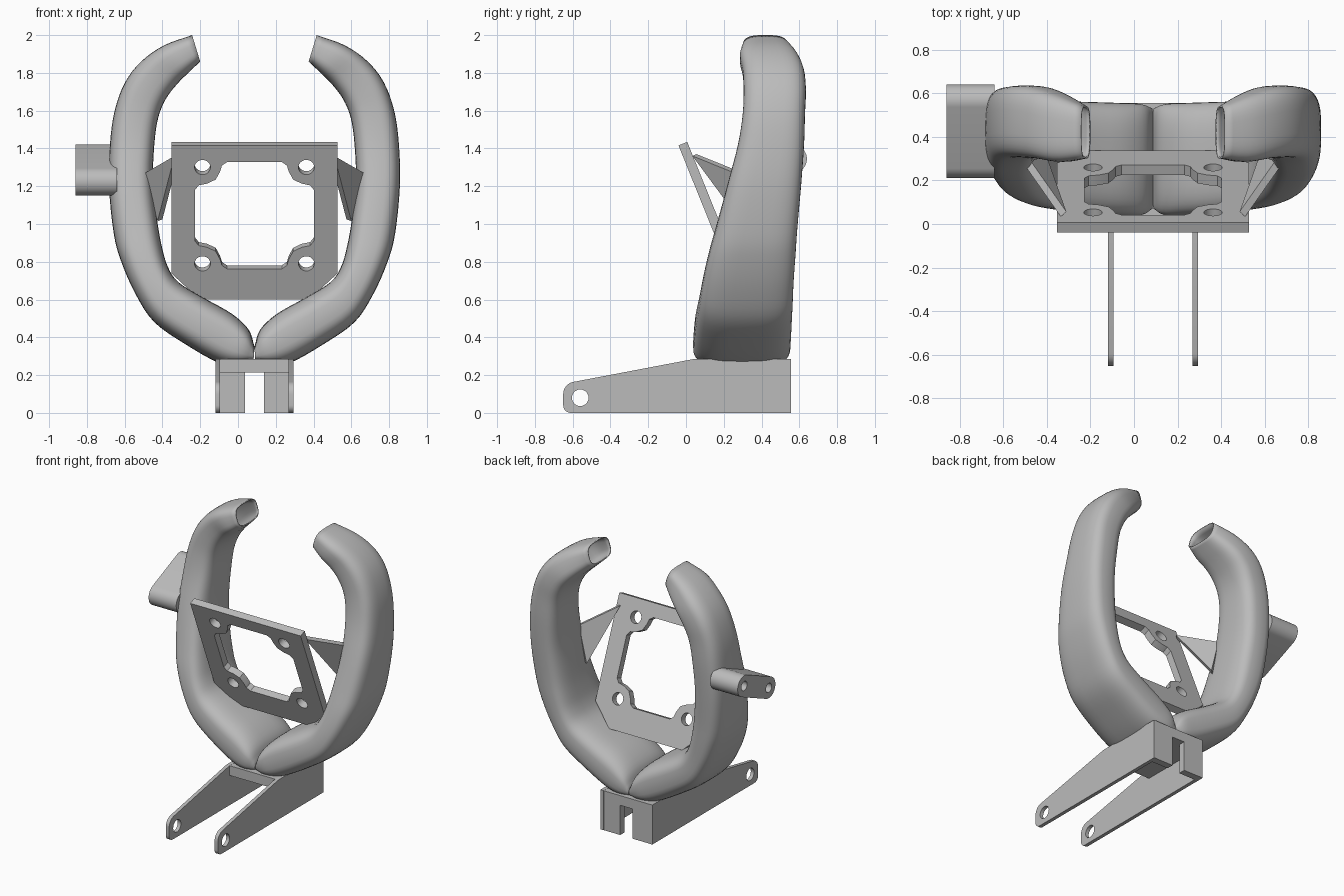
import bpy, bmesh, math
from mathutils import Matrix, Vector

if "Cube" in bpy.data.objects:
    bpy.data.objects.remove(bpy.data.objects["Cube"], do_unlink=True)

CX = 0.087  # symmetry plane of the frame
X, Y, Z = Vector((1, 0, 0)), Vector((0, 1, 0)), Vector((0, 0, 1))

grey = bpy.data.materials.new("mid grey")
grey.use_nodes = True
COLOUR = (0.5, 0.5, 0.5, 1)
grey.diffuse_color = COLOUR
grey.node_tree.nodes["Principled BSDF"].inputs["Base Color"].default_value = COLOUR


def add_object(name, mesh, smooth_angle=30):
    mesh.materials.clear()
    mesh.materials.append(grey)
    obj = bpy.data.objects.new(name, mesh)
    bpy.context.collection.objects.link(obj)
    bpy.ops.object.select_all(action='DESELECT')
    obj.select_set(True)
    bpy.context.view_layer.objects.active = obj
    bpy.ops.object.shade_smooth_by_angle(angle=math.radians(smooth_angle))
    return obj


def prism(name, loops, thickness, origin, u, v):
    """Extrude an outline (first loop) with holes (other loops), centred on the u-v plane."""
    curve = bpy.data.curves.new(name + "_outline", 'CURVE')
    curve.dimensions = '2D'
    curve.fill_mode = 'BOTH'
    curve.extrude = thickness / 2
    for loop in loops:
        spline = curve.splines.new('POLY')
        spline.points.add(len(loop) - 1)
        for point, (a, b) in zip(spline.points, loop):
            point.co = (a, b, 0, 1)
        spline.use_cyclic_u = True
    helper = bpy.data.objects.new(name + "_outline", curve)
    bpy.context.collection.objects.link(helper)
    bpy.context.view_layer.update()
    mesh = bpy.data.meshes.new_from_object(
        helper.evaluated_get(bpy.context.evaluated_depsgraph_get()))
    bpy.data.objects.remove(helper, do_unlink=True)
    frame = Matrix((u, v, u.cross(v))).transposed().to_4x4()
    frame.translation = origin
    mesh.transform(frame)
    bm = bmesh.new()
    bm.from_mesh(mesh)
    bmesh.ops.remove_doubles(bm, verts=bm.verts, dist=0.0001)
    bmesh.ops.recalc_face_normals(bm, faces=bm.faces)
    bm.to_mesh(mesh)
    bm.free()
    return add_object(name, mesh)


def arc(a, b, r, start=0, end=360, steps=24):
    full = end - start == 360
    count = steps if full else steps + 1
    angles = [math.radians(start + (end - start) * i / steps) for i in range(count)]
    return [(a + r * math.cos(t), b + r * math.sin(t)) for t in angles]


# Curved horns: outer x, outer z, inner x, inner z, front y, back y
STATIONS = [
    (.005, .27, .0, .35, .07, .53),
    (.09, .25, .03, .44, .04, .55),
    (.19, .265, .12, .525, .04, .555),
    (.36, .36, .27, .61, .05, .56),
    (.53, .48, .4, .69, .07, .565),
    (.63, .63, .457, .77, .09, .57),
    (.705, .8, .49, .88, .12, .58),
    (.745, .95, .515, 1.02, .16, .59),
    (.77, 1.2, .537, 1.22, .22, .61),
    (.765, 1.42, .53, 1.42, .275, .625),
    (.74, 1.6, .51, 1.56, .3, .63),
    (.685, 1.75, .47, 1.66, .305, .635),
    (.6, 1.86, .41, 1.74, .3, .625),
    (.48, 1.945, .345, 1.805, .285, .59),
    (.33, 2.0, .287, 1.86, .3, .54),
]


def spline_stations(steps=4):
    pts = [Vector(s) for s in STATIONS]
    pts = [pts[0] * 2 - pts[1]] + pts + [pts[-1] * 2 - pts[-2]]
    out = []
    for p, q, r, s in zip(pts, pts[1:], pts[2:], pts[3:]):
        for i in range(steps):
            t = i / steps
            out.append((q * 2 + (r - p) * t + (p * 2 - q * 5 + r * 4 - s) * t * t
                        + (q * 3 - p - r * 3 + s) * t ** 3) / 2)
    return out + [pts[-2]]


def horn(name, side, segments=40, power=0.62):
    bm = bmesh.new()
    rings = []
    for ox, oz, ix, iz, front, back in spline_stations():
        ring = []
        for k in range(segments):
            t = math.tau * k / segments
            c, s = math.cos(t), math.sin(t)
            w = 0.5 + 0.5 * math.copysign(abs(c) ** power, c)
            d = 0.5 + 0.5 * math.copysign(abs(s) ** power, s)
            ring.append(bm.verts.new((CX + side * (ix + (ox - ix) * w),
                                      front + (back - front) * d, iz + (oz - iz) * w)))
        rings.append(ring)
    for a, b in zip(rings, rings[1:]):
        for k in range(segments):
            j = (k + 1) % segments
            bm.faces.new((a[k], a[j], b[j], b[k]))
    bm.faces.new(rings[0])
    bmesh.ops.recalc_face_normals(bm, faces=bm.faces)
    mesh = bpy.data.meshes.new(name)
    bm.to_mesh(mesh)
    bm.free()
    obj = add_object(name, mesh, 50)
    shell = obj.modifiers.new("wall", 'SOLIDIFY')  # hollow, open at the tip
    shell.thickness = 0.008
    shell.offset = -1


# Tilted mounting plate with a notched opening and four bolt holes
TILT = math.radians(22)
up = Vector((0, -math.sin(TILT), math.cos(TILT)))
inward = Vector((0, math.cos(TILT), math.sin(TILT)))
HALF, CUT, RISE = 0.44, 0.15, 0.04
outline = [(-HALF, HALF), (-HALF, CUT - HALF), (CUT - HALF, -HALF),
           (HALF - CUT, -HALF), (HALF, CUT - HALF), (HALF, HALF)]
corner = [(.315, .145), (.295, .172), (.25, .182), (.205, .205),
          (.182, .25), (.172, .285), (.145, .305)]
opening = []
for sx, sy in ((1, 1), (-1, 1), (-1, -1), (1, -1)):
    quarter = [(sx * a, sy * b + RISE) for a, b in corner]
    opening += quarter if sx * sy > 0 else quarter[::-1]
bolts = [arc(sx * .275, sy * .275 + RISE, .042) for sx in (-1, 1) for sy in (-1, 1)]
prism("mounting_plate", [outline, opening] + bolts, 0.05,
      Vector((CX, .125, 1.008)) + inward * 0.025, X, up)

# Side-dependent parts: horns, gussets and base arms
arm_outline = ([(.555, 0), (.555, .285), (.04, .285)] + arc(-.585, .1, .065, 100, 180, 8)
               + arc(-.61, .04, .04, 180, 270, 8))
for side, label in ((1, "left"), (-1, "right")):
    horn(label + "_horn", side)

    a, b, c = (Vector((CX + side * x, y, z)) for x, y, z in
               ((.41, .045, 1.365), (.575, .28, 1.27), (.5, .3, 1.02)))
    u = (b - a).normalized()
    v = u.cross(c - a).cross(u).normalized()
    triangle = [((p - a).dot(u), (p - a).dot(v)) for p in (a, b, c)]
    prism(label + "_gusset", [triangle], 0.035, a, u, v)

    prism(label + "_base_arm", [arm_outline, arc(-.56, .08, .044)], 0.026,
          Vector((CX + side * .194, 0, 0)), Y, Z)

# Base: top plate and slotted back wall
prism("base_top", [[(-.2, .04), (.2, .04), (.2, .554), (-.2, .554)]], 0.07,
      Vector((CX, 0, .249)), X, Y)
wall = [(-.2, 0), (-.05, 0), (-.05, .216), (.05, .216), (.05, 0), (.2, 0), (.2, .28), (-.2, .28)]
prism("base_back_wall", [wall], 0.05, Vector((CX, .529, 0)), X, Z)

# Slanted side lug with two holes in its outer end
low, high = Vector((.285, 1.225)), Vector((.565, 1.345))
lean = math.degrees(math.atan2(high.y - low.y, high.x - low.x))
lug = arc(*low, .075, lean + 90, lean + 270) + arc(*high, .075, lean - 90, lean + 90)
prism("side_lug", [lug, arc(*low, .033), arc(*high, .033)], 0.22, Vector((-.75, 0, 0)), Y, Z)
